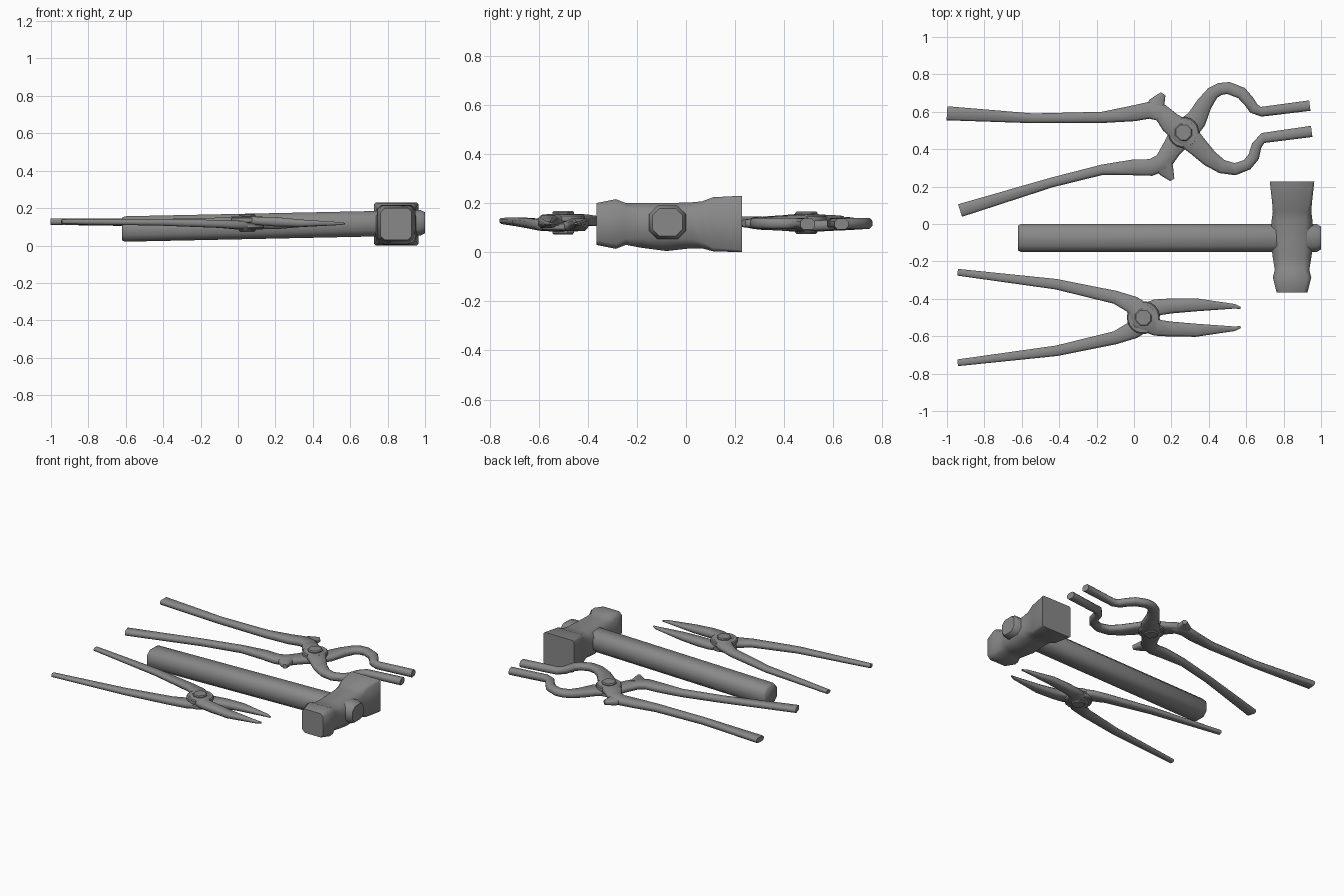
import bpy, bmesh, math
from mathutils import Vector

# Dark forged iron
iron = bpy.data.materials.new("dark_iron")
iron.diffuse_color = (0.25, 0.25, 0.25, 1)


def finish(name, bm, angle):
    bmesh.ops.recalc_face_normals(bm, faces=bm.faces)
    me = bpy.data.meshes.new(name)
    bm.to_mesh(me)
    bm.free()
    me.materials.append(iron)
    ob = bpy.data.objects.new(name, me)
    bpy.context.collection.objects.link(ob)
    bpy.ops.object.select_all(action='DESELECT')
    ob.select_set(True)
    bpy.context.view_layer.objects.active = ob
    bpy.ops.object.shade_smooth_by_angle(angle=math.radians(angle))
    return ob


def loft(name, stations):
    """Chamfered-box sections along a flat path: x, y, z, half width, half height, chamfer."""
    bm = bmesh.new()
    rings = []
    for i, (x, y, z, w, t, c) in enumerate(stations):
        a = stations[max(i - 1, 0)]
        b = stations[min(i + 1, len(stations) - 1)]
        d = Vector((b[0] - a[0], b[1] - a[1], 0)).normalized()
        side = Vector((-d.y, d.x, 0))
        m = c * min(w, t)
        sec = [(w, m - t), (w, t - m), (w - m, t), (m - w, t),
               (-w, t - m), (-w, m - t), (m - w, -t), (w - m, -t)]
        rings.append([bm.verts.new(Vector((x, y, z)) + side * u + Vector((0, 0, v)))
                      for u, v in sec])
    for r, s in zip(rings, rings[1:]):
        for k in range(8):
            bm.faces.new((r[k], r[(k + 1) % 8], s[(k + 1) % 8], s[k]))
    bm.faces.new(rings[0])
    bm.faces.new(rings[-1])
    return finish(name, bm, 60)


def disc(name, x, y, z0, z1, r, sides, bevel=0.006):
    bm = bmesh.new()
    rings = []
    for z, q in ((z0, r - bevel), (z0 + bevel, r), (z1 - bevel, r), (z1, r - bevel)):
        rings.append([bm.verts.new((x + q * math.cos(2 * math.pi * (k + .5) / sides),
                                    y + q * math.sin(2 * math.pi * (k + .5) / sides), z))
                      for k in range(sides)])
    for r0, r1 in zip(rings, rings[1:]):
        for k in range(sides):
            j = (k + 1) % sides
            bm.faces.new((r0[k], r0[j], r1[j], r1[k]))
    bm.faces.new(rings[0])
    bm.faces.new(rings[-1])
    return finish(name, bm, 32)


def lever(name, pts, pivot, lift):
    """Forged lever from (x, y, width, thickness), raised or lowered where it crosses the pivot."""
    st = []
    for x, y, w, t in pts:
        near = max(0, 1 - math.dist((x, y), pivot) / 0.3)
        st.append((x, y, 0.128 - 0.007 * (x + 1) + lift * near, w / 2, t / 2, 0.55))
    return loft(name, st)


# Hammer handle, slightly tilted
def grip(x, s):
    return (x, -0.075, 0.088 + 0.021 * (x + 0.62), 0.075 * s, 0.068 * s, 0.5)


loft("hammer_handle", [grip(-0.62, 0.88), grip(-0.605, 1), grip(0.975, 1), grip(1.0, 0.82)])

# Hammer head: y, half width, bottom, top, chamfer
head = [(-0.365, 0.083, 0.030, 0.200, 0.25), (-0.285, 0.103, 0.014, 0.216, 0.22),
        (-0.245, 0.092, 0.030, 0.200, 0.3), (-0.18, 0.103, 0.018, 0.200, 0.42),
        (-0.08, 0.116, 0.005, 0.200, 0.5), (0.02, 0.109, 0.016, 0.203, 0.4),
        (0.065, 0.103, 0.016, 0.207, 0.28), (0.11, 0.106, 0.004, 0.224, 0.14),
        (0.228, 0.119, 0.000, 0.230, 0.08)]
loft("hammer_head", [(0.845, y, (a + b) / 2, w, (b - a) / 2, c) for y, w, a, b, c in head])

# Tongs: each handle crosses the pivot into the opposite jaw
P = (0.265, 0.49)
upper = [(-1, .592, .075, .035), (-.54, .565, .052, .042), (-.17, .570, .06, .045),
         (0, .592, .085, .045), (.08, .608, .09, .045), (.145, .595, .095, .045),
         (.193, .543, .115, .042), (.265, .49, .14, .04), (.335, .42, .11, .042),
         (.405, .35, .09, .045), (.47, .307, .075, .045), (.54, .293, .065, .045),
         (.605, .317, .06, .045), (.64, .36, .06, .045), (.656, .42, .055, .045),
         (.69, .46, .055, .045), (.95, .495, .06, .045)]
lower = [(-.93, .072, .07, .035), (-.44, .222, .052, .042), (-.17, .29, .055, .045),
         (0, .303, .085, .045), (.09, .302, .09, .045), (.155, .33, .1, .045),
         (.2, .40, .105, .042), (.265, .49, .14, .04), (.335, .56, .11, .042),
         (.375, .64, .085, .045), (.42, .70, .07, .045), (.46, .722, .066, .045),
         (.505, .727, .065, .045), (.575, .70, .065, .045), (.615, .655, .06, .045),
         (.64, .618, .058, .045), (.68, .60, .052, .045), (.94, .633, .056, .045)]
lever("tongs_lever_upper", upper, P, 0.016)
lever("tongs_lever_lower", lower, P, -0.016)
lever("tongs_spur_upper", [(.12, .595, .13, .042), (.122, .65, .085, .04),
                           (.156, .696, .03, .03)], P, 0.012)
lever("tongs_spur_lower", [(.15, .325, .12, .042), (.178, .278, .075, .04),
                           (.205, .236, .026, .03)], P, -0.012)
disc("tongs_hub_upper", *P, 0.119, 0.152, 0.083, 20)
disc("tongs_hub_lower", *P, 0.088, 0.119, 0.083, 20)
disc("tongs_pin", *P, 0.075, 0.166, 0.049, 8)

# Pliers: two mirrored levers
Q = (0.05, -0.5)
half = [(-.943, -.258, .036, .025), (-.415, -.322, .056, .035), (-.1, -.392, .07, .042),
        (-.01, -.43, .095, .044), (.05, -.5, .15, .04), (.125, -.555, .09, .044),
        (.2, -.562, .08, .05), (.33, -.568, .07, .04), (.54, -.56, .024, .016),
        (.57, -.551, .012, .008)]
lever("pliers_lever_upper", half, Q, 0.016)
lever("pliers_lever_lower", [(x, -1 - y, w, t) for x, y, w, t in half], Q, -0.016)
disc("pliers_hub_upper", *Q, 0.121, 0.153, 0.088, 20)
disc("pliers_hub_lower", *Q, 0.089, 0.121, 0.088, 20)
disc("pliers_pin", *Q, 0.073, 0.168, 0.048, 8)
